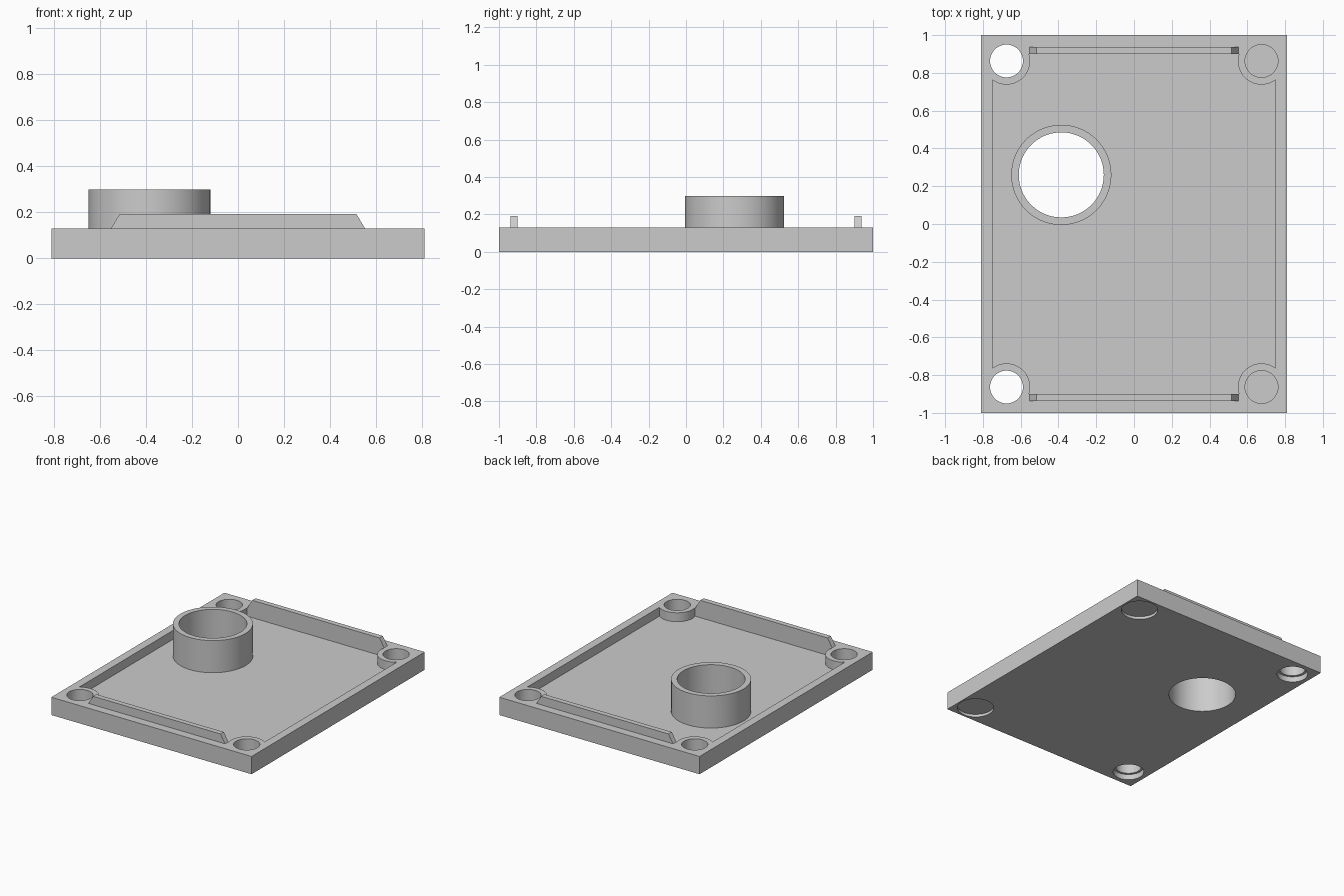
import bpy
import bmesh
import math

if "Cube" in bpy.data.objects:
    bpy.data.objects.remove(bpy.data.objects["Cube"])

HALF_X, HALF_Y, RIM, FLOOR = 0.81, 1.0, 0.13, 0.065
HOLE_X, HOLE_Y, HOLE_R, BOSS_R = 0.675, 0.863, 0.087, 0.125
TUBE = (-0.385, 0.26)

grey = bpy.data.materials.new("plain grey")
grey.use_nodes = True
colour = (0.6, 0.6, 0.6, 1)
grey.diffuse_color = colour
grey.node_tree.nodes["Principled BSDF"].inputs["Base Color"].default_value = colour


def finish(name, bm):
    bmesh.ops.recalc_face_normals(bm, faces=bm.faces)
    mesh = bpy.data.meshes.new(name)
    bm.to_mesh(mesh)
    bm.free()
    mesh.materials.append(grey)
    ob = bpy.data.objects.new(name, mesh)
    bpy.context.collection.objects.link(ob)
    return ob


def prism(name, points, direction):
    """Extrude a flat outline along a direction."""
    bm = bmesh.new()
    face = bm.faces.new([bm.verts.new(p) for p in points])
    out = bmesh.ops.extrude_face_region(bm, geom=[face])
    moved = [v for v in out["geom"] if isinstance(v, bmesh.types.BMVert)]
    bmesh.ops.translate(bm, vec=direction, verts=moved)
    return finish(name, bm)


def box(name, hx, hy, z0, z1):
    corners = [(-hx, -hy, z0), (hx, -hy, z0), (hx, hy, z0), (-hx, hy, z0)]
    return prism(name, corners, (0, 0, z1 - z0))


def cylinder(name, x, y, radius, z0, z1, sides=64):
    ring = [(x + radius * math.cos(math.tau * i / sides),
             y + radius * math.sin(math.tau * i / sides), z0) for i in range(sides)]
    return prism(name, ring, (0, 0, z1 - z0))


def combine(target, tool, operation):
    """Apply a boolean and discard the tool."""
    mod = target.modifiers.new("boolean", 'BOOLEAN')
    mod.operation, mod.solver, mod.object = operation, 'EXACT', tool
    bpy.context.view_layer.objects.active = target
    bpy.ops.object.modifier_apply(modifier=mod.name)
    bpy.data.objects.remove(tool)


# Rectangular plate with a tapered locating tab at front and back
lid = box("lid_plate", HALF_X, HALF_Y, 0, RIM)
profile = [(-0.552, 0.09), (0.552, 0.09), (0.552, RIM), (0.515, 0.192),
           (-0.515, 0.192), (-0.552, RIM)]
for side in (-1, 1):
    tab = prism("locating_tab", [(x, side * 0.885, z) for x, z in profile],
                (0, side * 0.053, 0))
    combine(lid, tab, 'UNION')

# Shallow tray that leaves a round boss in each corner
corners = [(sx * HOLE_X, sy * HOLE_Y) for sx in (-1, 1) for sy in (-1, 1)]
tray = box("tray_cutter", 0.75, 0.9, FLOOR, 0.5)
for x, y in corners:
    combine(tray, cylinder("boss", x, y, BOSS_R, 0, 0.6), 'DIFFERENCE')
combine(lid, tray, 'DIFFERENCE')

# Open tube running right through the plate
combine(lid, cylinder("tube", *TUBE, 0.265, 0.03, 0.3, 96), 'UNION')
combine(lid, cylinder("tube_bore", *TUBE, 0.225, -0.1, 0.4, 96), 'DIFFERENCE')

# Corner holes: right pair pass through, left pair are closed by a thin web
for x, y in corners:
    through = x < 0
    bottom = -0.1 if through else 0.04
    recess_r, recess_depth = (0.104, 0.04) if through else (0.123, 0.02)
    combine(lid, cylinder("corner_hole", x, y, HOLE_R, bottom, 0.4), 'DIFFERENCE')
    combine(lid, cylinder("underside_recess", x, y, recess_r, -0.1, recess_depth),
            'DIFFERENCE')

# Smooth round walls, crisp edges
bpy.ops.object.select_all(action='DESELECT')
lid.select_set(True)
bpy.context.view_layer.objects.active = lid
bpy.ops.object.shade_smooth_by_angle(angle=math.radians(30))
